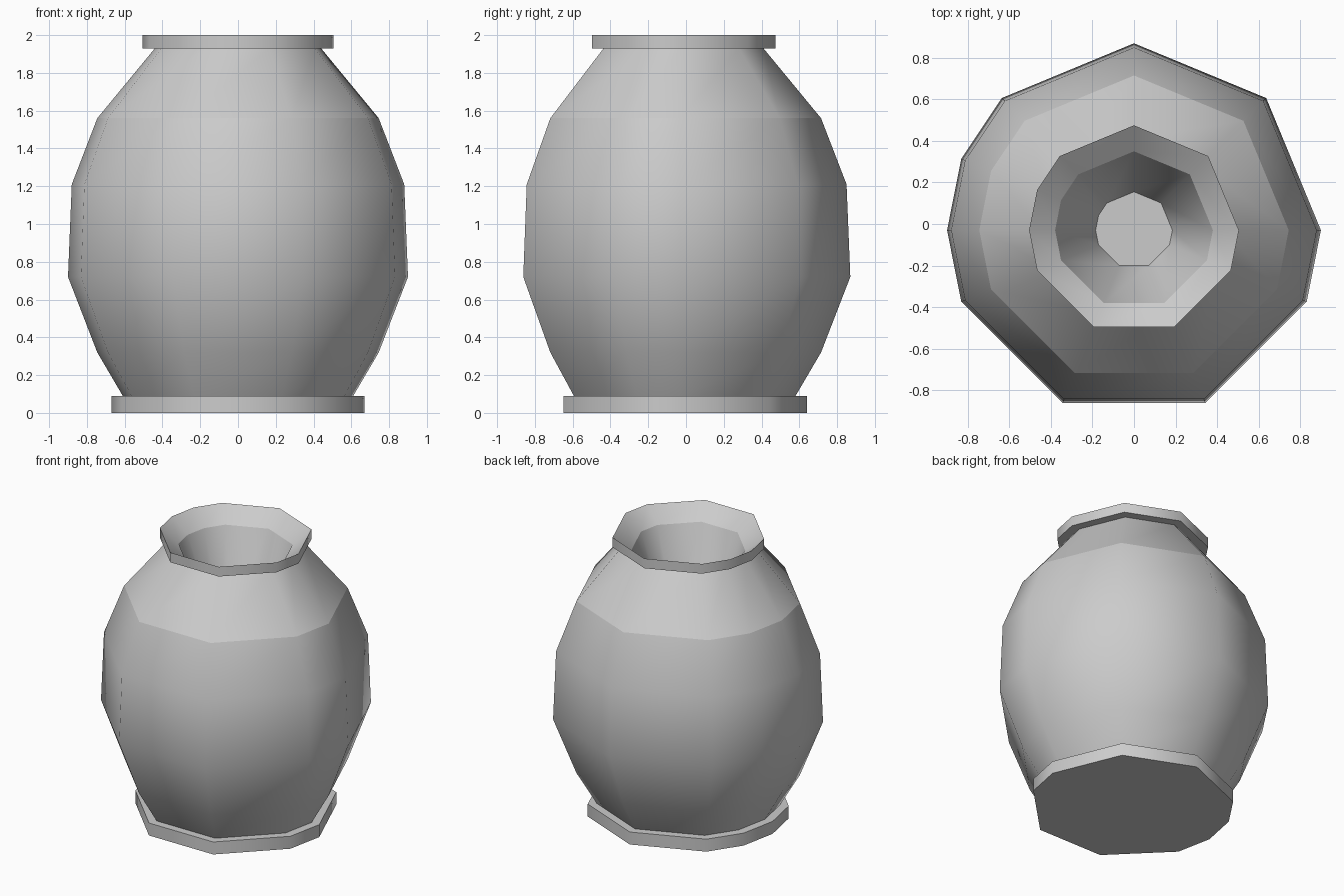
import bpy, bmesh, math

if "Cube" in bpy.data.objects:
    bpy.data.objects.remove(bpy.data.objects["Cube"])

# Shared uneven ten-sided outline, in steps of 22.5 degrees, about a shifted axis
STEPS = (-7, -5, -3, -1, 0, 2, 4, 6, 7, 8)
ANGLES = [math.radians(22.5 * s) for s in STEPS]
CENTRE_Y = -0.03


def lathe(name, profile, sharp=(), cap_first=False, cap_last=False):
    """Sweep (radius, z) points around the outline; keep chosen rings sharp."""
    bm = bmesh.new()
    rings = [[bm.verts.new((r * math.cos(a), r * math.sin(a) + CENTRE_Y, z))
              for a in ANGLES] for r, z in profile]
    n = len(ANGLES)
    for low, high in zip(rings, rings[1:]):
        for j in range(n):
            k = (j + 1) % n
            bm.faces.new((low[j], low[k], high[k], high[j]))
    if cap_first:
        bm.faces.new(rings[0][::-1])
    if cap_last:
        bm.faces.new(rings[-1])
    for f in bm.faces:
        f.smooth = True
    for i in sharp:
        for j in range(n):
            edge = bm.edges.get((rings[i][j], rings[i][(j + 1) % n]))
            edge.smooth = False
    mesh = bpy.data.meshes.new(name)
    bm.to_mesh(mesh)
    bm.free()
    obj = bpy.data.objects.new(name, mesh)
    bpy.context.collection.objects.link(obj)
    return obj


# Foot slab with a narrow ledge around the body
lathe("foot", [(0.67, 0), (0.67, 0.09), (0.61, 0.09)],
      sharp=(0, 1), cap_first=True)

# Bulging body with a crease at the shoulder
lathe("body", [(0.61, 0.09), (0.745, 0.32), (0.9, 0.72), (0.88, 1.21),
               (0.745, 1.56), (0.44, 1.93)], sharp=(4,))

# Rim band, sloping lip and the hollow inside the neck
lathe("rim_and_hollow", [(0.44, 1.93), (0.505, 1.93), (0.505, 2.0),
                         (0.38, 1.9), (0.185, 1.4)],
      sharp=(1, 2, 3, 4), cap_last=True)
